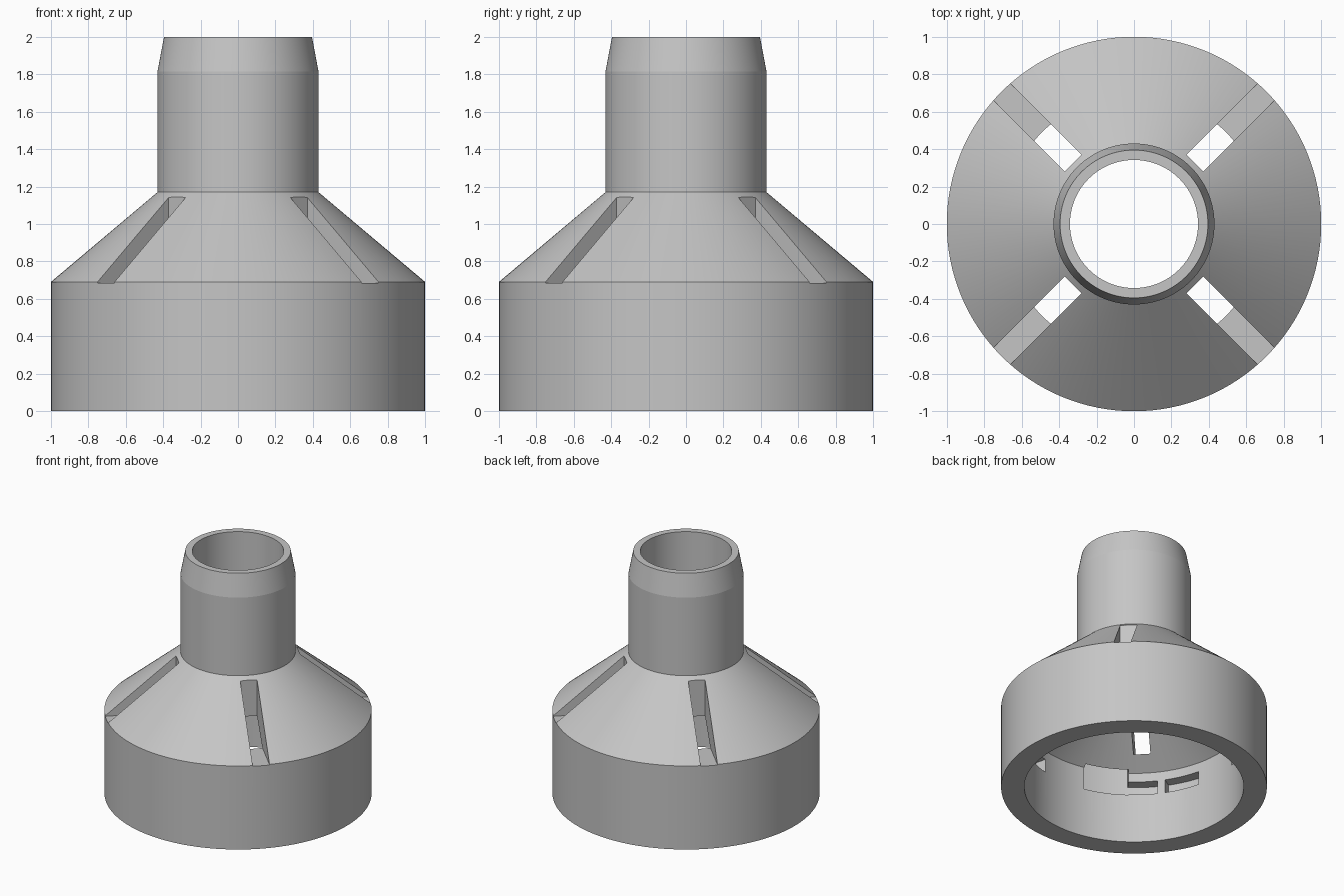
import bpy, bmesh, math
from mathutils import Matrix

cube = bpy.data.objects.get("Cube")
if cube:
    bpy.data.objects.remove(cube, do_unlink=True)

grey = bpy.data.materials.new("plain grey")
grey.use_nodes = True
colour = (0.56, 0.56, 0.56, 1)
grey.diffuse_color = colour
grey.node_tree.nodes["Principled BSDF"].inputs["Base Color"].default_value = colour


def lathe(name, profile, start=0, sweep=360, steps=128):
    """Spin a closed (radius, z) profile about z, fully or as a sector."""
    bm = bmesh.new()
    full = sweep == 360
    rings = []
    for i in range(steps if full else steps + 1):
        a = math.radians(start + sweep * i / steps)
        rings.append([bm.verts.new((r * math.cos(a), r * math.sin(a), z)) for r, z in profile])
    n = len(profile)
    for i in range(steps):
        a, b = rings[i], rings[(i + 1) % len(rings)]
        for j in range(n):
            k = (j + 1) % n
            bm.faces.new((a[j], b[j], b[k], a[k]))
    if not full:
        bm.faces.new(rings[0])
        bm.faces.new(rings[-1])
    bmesh.ops.recalc_face_normals(bm, faces=bm.faces)
    return to_object(name, bm)


def to_object(name, bm):
    mesh = bpy.data.meshes.new(name)
    bm.to_mesh(mesh)
    bm.free()
    ob = bpy.data.objects.new(name, mesh)
    bpy.context.collection.objects.link(ob)
    return ob


def sector(name, r0, r1, z0, z1, a0, a1):
    return lathe(name, [(r0, z0), (r1, z0), (r1, z1), (r0, z1)], a0, a1 - a0, 12)


def slot(angle):
    """Box lying along a radius, from the neck out past the rim."""
    bm = bmesh.new()
    bmesh.ops.create_cube(bm, size=1)
    bm.transform(Matrix.Rotation(math.radians(angle), 4, "Z")
                 @ Matrix.Translation((0.83, 0, 0.985))
                 @ Matrix.Diagonal((0.74, 0.128, 0.6, 1)))
    return to_object("slot_cutter", bm)


# Hollow body: skirt, sloping shoulder and tapered neck
body = lathe("funnel_body", [
    (1, 0), (1, 0.69), (0.43, 1.17), (0.43, 1.815), (0.395, 2),
    (0.342, 2), (0.342, 0.927), (0.825, 0.595), (0.825, 0)])
body.data.materials.append(grey)

# Shoulder slots and locking grooves, four times around
cutters = []
for angle in (45, 135, 225, 315):
    cutters += [
        slot(angle),
        sector("groove_front", 0.8, 0.91, 0.41, 0.52, angle - 7.5, angle + 9),
        sector("groove_end", 0.8, 0.91, 0.41, 0.52, angle - 31, angle - 11.5),
        sector("groove_entry", 0.8, 0.912, 0.408, 0.70, angle + 8, angle + 32)]

bpy.ops.object.select_all(action="DESELECT")
body.select_set(True)
bpy.context.view_layer.objects.active = body
for cutter in cutters:
    cutter.hide_render = True
    mod = body.modifiers.new("cut", "BOOLEAN")
    mod.operation = "DIFFERENCE"
    mod.solver = "EXACT"
    mod.object = cutter
    bpy.ops.object.modifier_apply(modifier=mod.name)
    bpy.data.objects.remove(cutter, do_unlink=True)

bpy.ops.object.shade_smooth_by_angle(angle=math.radians(9))
